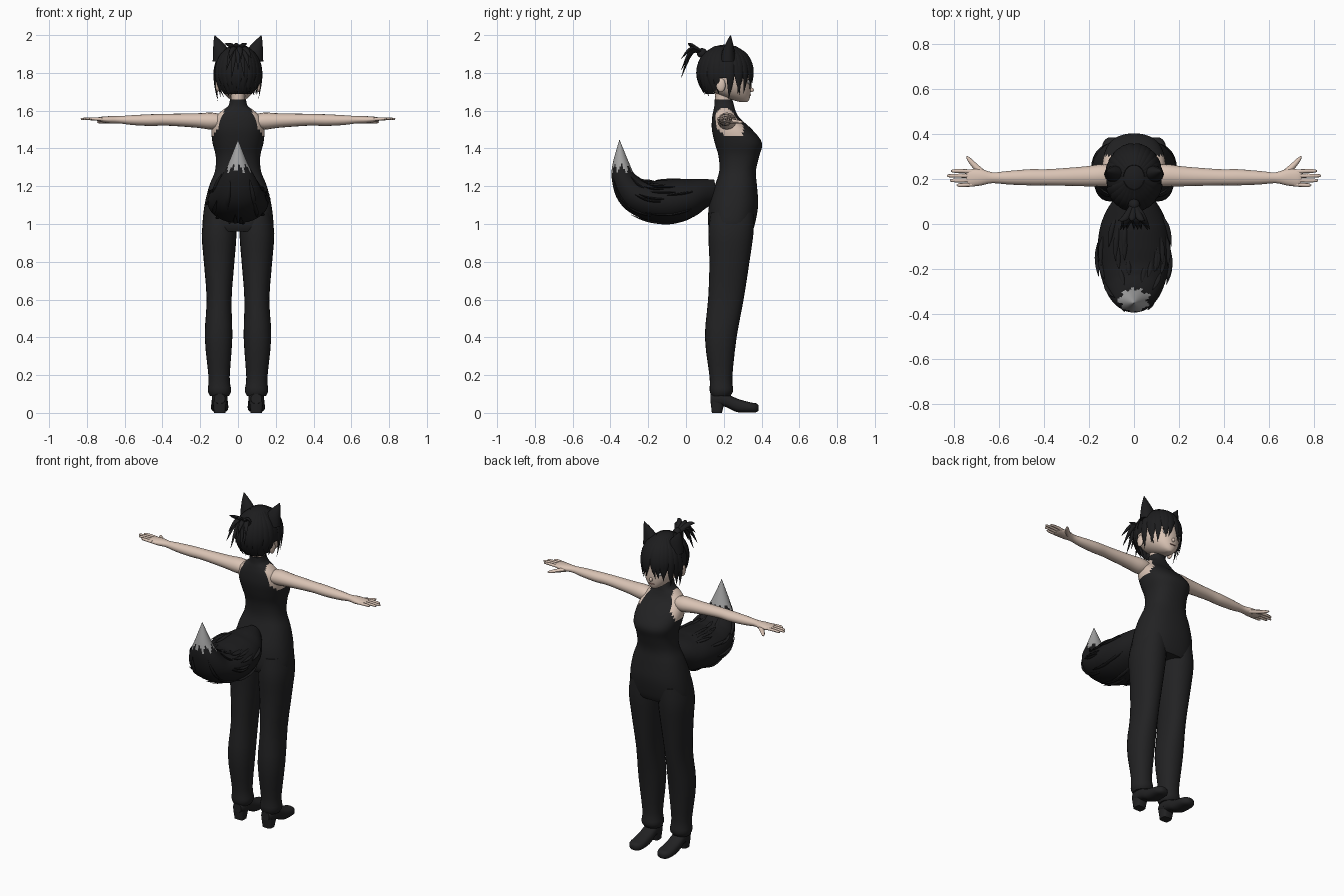
import bpy, bmesh, math, random
from mathutils import Vector

random.seed(4)
if "Cube" in bpy.data.objects:
    bpy.data.objects.remove(bpy.data.objects["Cube"], do_unlink=True)


def material(name, r, g, b):
    m = bpy.data.materials.new(name)
    m.use_nodes = True
    m.diffuse_color = (r, g, b, 1)
    bsdf = m.node_tree.nodes["Principled BSDF"]
    bsdf.inputs["Base Color"].default_value = (r, g, b, 1)
    bsdf.inputs["Roughness"].default_value = 0.8
    return m


CLOTH = material("black cloth", 0.016, 0.016, 0.017)
HAIR = material("black hair", 0.012, 0.012, 0.013)
SKIN = material("skin", 0.70, 0.55, 0.46)
TIP = material("grey fur", 0.36, 0.36, 0.36)
WHITE = material("eye white", 0.7, 0.7, 0.7)
LIP = material("lip", 0.42, 0.22, 0.19)
X, Y, Z = Vector((1, 0, 0)), Vector((0, 1, 0)), Vector((0, 0, 1))


def finish(name, bm, mats, rule=None):
    if rule:
        for f in bm.faces:
            f.material_index = rule(f.calc_center_median())
    me = bpy.data.meshes.new(name)
    bm.to_mesh(me)
    bm.free()
    for m in mats:
        me.materials.append(m)
    me.shade_smooth()
    me.set_sharp_from_angle(angle=math.radians(50))
    ob = bpy.data.objects.new(name, me)
    bpy.context.collection.objects.link(ob)
    return ob


def smooth_path(rows, steps):
    """Catmull-Rom interpolation of whole section rows."""
    rows = [Vector(r) for r in rows]
    out = []
    for i in range(len(rows) - 1):
        p0, p1 = rows[max(i - 1, 0)], rows[i]
        p2, p3 = rows[i + 1], rows[min(i + 2, len(rows) - 1)]
        for k in range(steps):
            t = k / steps
            out.append(0.5 * (2 * p1 + (p2 - p0) * t + (2 * p0 - 5 * p1 + 4 * p2 - p3) * t * t
                              + (3 * p1 - p0 - 3 * p2 + p3) * t ** 3))
    return out + [rows[-1]]


def add_loft(bm, rows, side, axis=None, sides=16, steps=3, power=2.0):
    """Skin elliptical sections (x, y, z, half width, half depth)."""
    rows = smooth_path(rows, steps)
    pts = [Vector(r[:3]) for r in rows]
    rings = []
    for i, r in enumerate(rows):
        t = axis or (pts[min(i + 1, len(pts) - 1)] - pts[max(i - 1, 0)]).normalized()
        s = (side - t * side.dot(t)).normalized()
        n = t.cross(s)
        ring = []
        for j in range(sides):
            a = 2 * math.pi * j / sides
            c, d = math.cos(a), math.sin(a)
            u = math.copysign(abs(c) ** (2 / power), c) * max(r[3], 0.0008)
            v = math.copysign(abs(d) ** (2 / power), d) * max(r[4], 0.0008)
            ring.append(bm.verts.new(pts[i] + s * u + n * v))
        rings.append(ring)
    for a, b in zip(rings, rings[1:]):
        for j in range(sides):
            k = (j + 1) % sides
            bm.faces.new((a[j], a[k], b[k], b[j]))
    bm.faces.new(rings[0][::-1])
    bm.faces.new(rings[-1])


def loft(name, rows, side, mats, rule=None, **kw):
    bm = bmesh.new()
    add_loft(bm, rows, side, **kw)
    return finish(name, bm, mats, rule)


def upright(name, profile, mats, rule=None, **kw):
    """Sections given as (z, x centre, half width, back y, front y)."""
    rows = [(x, (b + f) / 2, z, w, (f - b) / 2) for z, x, w, b, f in profile]
    return loft(name, rows, X, mats, rule, axis=Z, **kw)


def ball(name, centre, radii, mat, keep=None):
    bm = bmesh.new()
    bmesh.ops.create_uvsphere(bm, u_segments=32, v_segments=20, radius=1)
    for v in bm.verts:
        v.co = Vector(centre) + Vector(a * b for a, b in zip(v.co, radii))
    if keep:
        drop = [f for f in bm.faces if not keep(f.calc_center_median())]
        bmesh.ops.delete(bm, geom=drop, context='FACES')
    return finish(name, bm, [mat])


# Sleeveless high-necked top, with bare shoulders
def bare(c):
    return int(1.46 < c.z < 1.612 and c.y < 0.30 and abs(c.x) > 0.128 - (c.z - 1.46) * 0.4)


upright("torso", [
    (0.96, 0, 0.17, 0.13, 0.35), (1.0, 0, 0.187, 0.117, 0.365), (1.1, 0, 0.177, 0.122, 0.382),
    (1.2, 0, 0.153, 0.152, 0.376), (1.28, 0, 0.122, 0.176, 0.37), (1.36, 0, 0.118, 0.172, 0.388),
    (1.43, 0, 0.135, 0.152, 0.402), (1.5, 0, 0.14, 0.137, 0.35), (1.56, 0, 0.122, 0.138, 0.285),
    (1.6, 0, 0.085, 0.145, 0.262), (1.625, 0, 0.052, 0.15, 0.255), (1.66, 0, 0.042, 0.15, 0.245),
], [CLOTH, SKIN], bare, sides=40, steps=4, power=2.35)
upright("neck", [(1.6, 0, 0.036, 0.158, 0.238), (1.75, 0, 0.04, 0.15, 0.25)], [SKIN])

# Limbs, mirrored left and right
for sx, label in ((1, "left"), (-1, "right")):
    upright(label + "_trouser_leg", [
        (0.09, sx * 0.098, 0.05, 0.135, 0.235), (0.12, sx * 0.098, 0.062, 0.125, 0.25),
        (0.19, sx * 0.1, 0.056, 0.125, 0.245), (0.4, sx * 0.103, 0.073, 0.1, 0.268),
        (0.6, sx * 0.1, 0.066, 0.117, 0.305), (0.8, sx * 0.1, 0.081, 0.124, 0.336),
        (0.95, sx * 0.1, 0.092, 0.118, 0.357), (1.06, sx * 0.095, 0.08, 0.13, 0.36),
    ], [CLOTH], sides=24, power=2.2)

    # Heeled boot: foot, shaft and heel block
    bx = sx * 0.097
    loft(label + "_boot_foot", [
        (bx, 0.13, 0.075, 0.028, 0.025), (bx, 0.16, 0.075, 0.04, 0.036), (bx, 0.21, 0.068, 0.042, 0.036),
        (bx, 0.27, 0.04, 0.045, 0.036), (bx, 0.34, 0.029, 0.046, 0.027), (bx, 0.37, 0.027, 0.036, 0.024),
        (bx, 0.385, 0.026, 0.018, 0.014)], X, [CLOTH], axis=Y, power=2.6)
    upright(label + "_boot_shaft", [(0.06, bx, 0.041, 0.135, 0.235), (0.16, bx, 0.04, 0.135, 0.23)], [CLOTH])
    upright(label + "_boot_heel", [(0, bx, 0.03, 0.137, 0.19), (0.06, bx, 0.037, 0.13, 0.205)],
            [CLOTH], power=4)

    # Arm and palm
    loft(label + "_arm", [(sx * x, y, z, a, b) for x, y, z, a, b in (
        (0.085, 0.212, 1.545, 0.045, 0.034), (0.14, 0.216, 1.545, 0.05, 0.045),
        (0.22, 0.212, 1.548, 0.044, 0.038), (0.38, 0.208, 1.552, 0.036, 0.031),
        (0.46, 0.208, 1.55, 0.036, 0.031), (0.56, 0.206, 1.55, 0.03, 0.026),
        (0.63, 0.206, 1.552, 0.024, 0.019), (0.68, 0.208, 1.552, 0.036, 0.019),
        (0.73, 0.205, 1.554, 0.038, 0.013), (0.745, 0.204, 1.554, 0.03, 0.008))], Y, [SKIN])

    # Four fingers and a thumb
    bm = bmesh.new()
    for i, tip in enumerate((0.79, 0.82, 0.832, 0.815)):
        y0, y1 = 0.176 + i * 0.019, 0.173 + i * 0.021
        add_loft(bm, [(sx * 0.715, y0, 1.554, 0.009, 0.009), (sx * 0.77, y1, 1.557, 0.009, 0.008),
                      (sx * (tip - 0.008), y1, 1.556, 0.007, 0.006), (sx * tip, y1, 1.555, 0.002, 0.002)],
                 Y, sides=8)
    add_loft(bm, [(sx * 0.66, 0.215, 1.548, 0.016, 0.014), (sx * 0.7, 0.25, 1.543, 0.014, 0.012),
                  (sx * 0.735, 0.288, 1.54, 0.009, 0.008), (sx * 0.745, 0.303, 1.54, 0.002, 0.002)],
             Y, sides=8)
    finish(label + "_fingers", bm, [SKIN])

    # Side ear, eye and brow
    ball(label + "_side_ear", (sx * 0.108, 0.185, 1.735), (0.012, 0.024, 0.036), SKIN)
    ball(label + "_eye", (sx * 0.043, 0.331, 1.752), (0.02, 0.008, 0.012), WHITE)
    ball(label + "_iris", (sx * 0.042, 0.337, 1.752), (0.01, 0.005, 0.012), HAIR)
    ball(label + "_lash", (sx * 0.045, 0.335, 1.764), (0.024, 0.007, 0.003), HAIR)

    # Pointed animal ear on top of the head
    loft(label + "_pointed_ear", [
        (sx * 0.078, 0.222, 1.86, 0.056, 0.04), (sx * 0.085, 0.224, 1.91, 0.047, 0.034),
        (sx * 0.105, 0.23, 1.96, 0.025, 0.018), (sx * 0.123, 0.236, 1.998, 0.002, 0.002)],
         X, [HAIR], axis=Z, sides=12)

# Head, nose and mouth
upright("head", [
    (1.646, 0, 0.016, 0.285, 0.325), (1.66, 0, 0.042, 0.235, 0.335), (1.69, 0, 0.075, 0.16, 0.342),
    (1.73, 0, 0.098, 0.115, 0.344), (1.78, 0, 0.108, 0.09, 0.342), (1.84, 0, 0.108, 0.085, 0.335),
    (1.9, 0, 0.08, 0.12, 0.3), (1.925, 0, 0.04, 0.17, 0.25)], [SKIN], sides=28, power=2.15)
ball("nose", (0, 0.345, 1.71), (0.009, 0.014, 0.012), SKIN)
ball("mouth", (0, 0.34, 1.682), (0.02, 0.005, 0.003), LIP)

# Hair cap with an open face and ears
HC, HR = Vector((0, 0.208, 1.797)), Vector((0.124, 0.147, 0.153))


def covered(c):
    floor = 1.69 if c.y < 0.15 else 1.77 if c.y < 0.25 else 1.81
    return c.z > floor


ball("hair_cap", HC, HR, HAIR, covered)


def add_lock(bm, az, end, width, tuck, drift):
    """One flat lock following the skull, then hanging to height end."""
    rows = []
    for k in range(8):
        f = k / 7
        z = HC.z + HR.z * 0.93 + (end - HC.z - HR.z * 0.93) * f
        h = (z - HC.z) / HR.z
        r = math.sqrt(1 - h * h) if h > 0 else 1 - tuck * h * h
        a = az + drift * f * f
        w = width * min(1, 0.5 + 2 * f, 2.6 * (1 - f))
        rows.append((HR.x * r * math.sin(a), HC.y + HR.y * r * math.cos(a), z, w, w * 0.3))
    add_loft(bm, rows, Vector((math.cos(az), -math.sin(az), 0)), sides=8, steps=2)


# Long fringe around the face, shorter locks over the nape
bm = bmesh.new()
for deg in range(-78, 79, 12):
    side = abs(deg) / 78
    add_lock(bm, math.radians(deg), 1.735 - 0.075 * side + random.uniform(-0.015, 0.015), 0.021,
             0.15, random.uniform(-0.2, 0.2))
for deg in range(112, 249, 13):
    add_lock(bm, math.radians(deg), 1.685 + random.uniform(-0.015, 0.015), 0.024, 0.48,
             random.uniform(-0.12, 0.12))
finish("hair_locks", bm, [HAIR])

# Short spiky ponytail
ball("hair_knot", (0, 0.085, 1.905), (0.026, 0.028, 0.026), HAIR)
bm = bmesh.new()
for i in range(11):
    a = -1.0 + 0.2 * i
    drop = (0.05, -0.09, -0.03, -0.13)[i % 4]
    mid = Vector((0.045 * math.sin(a), 0.03, 1.935 + drop * 0.2))
    tip = Vector((0.085 * math.sin(a), -0.025 + 0.04 * (drop > 0), 1.905 + drop))
    add_loft(bm, [(0, 0.095, 1.905, 0.01, 0.008), (*mid, 0.016, 0.011), (*tip, 0.001, 0.001)],
             X, sides=8, steps=4)
finish("ponytail", bm, [HAIR])

# Bushy tail with a pale tip
TAIL = [(0, 0.16, 1.175, 0.05, 0.06), (0, 0.08, 1.16, 0.11, 0.082), (0, 0, 1.135, 0.147, 0.107),
        (0, -0.1, 1.12, 0.162, 0.115), (0, -0.2, 1.127, 0.155, 0.104), (0, -0.28, 1.165, 0.13, 0.09),
        (0, -0.33, 1.24, 0.095, 0.064), (0, -0.345, 1.32, 0.052, 0.044), (0, -0.352, 1.445, 0.001, 0.001)]


def pale(c):
    return int(c.z > 1.295 + 0.02 * math.sin(9 * math.atan2(c.x, c.y + 0.34)))


loft("tail", TAIL, X, [HAIR, TIP], pale, sides=36, steps=6)

# Loose fur tufts lying along the tail
bm = bmesh.new()
path = smooth_path(TAIL, 6)
for i in range(34):
    start, ang = random.randint(9, 29), random.uniform(0, 2 * math.pi)
    rows = []
    for k in range(4):
        p, q = path[start + 3 * k], path[start + 3 * k + 1]
        t = (Vector(q[:3]) - Vector(p[:3])).normalized()
        n = t.cross(X)
        lift = 0.98 + 0.03 * k
        c = Vector(p[:3]) + X * p[3] * lift * math.cos(ang) + n * p[4] * lift * math.sin(ang)
        w = (0.006, 0.012, 0.009, 0.001)[k]
        rows.append((*c, w, w * 0.6))
    add_loft(bm, rows, X, sides=6)
finish("tail_tufts", bm, [HAIR])
